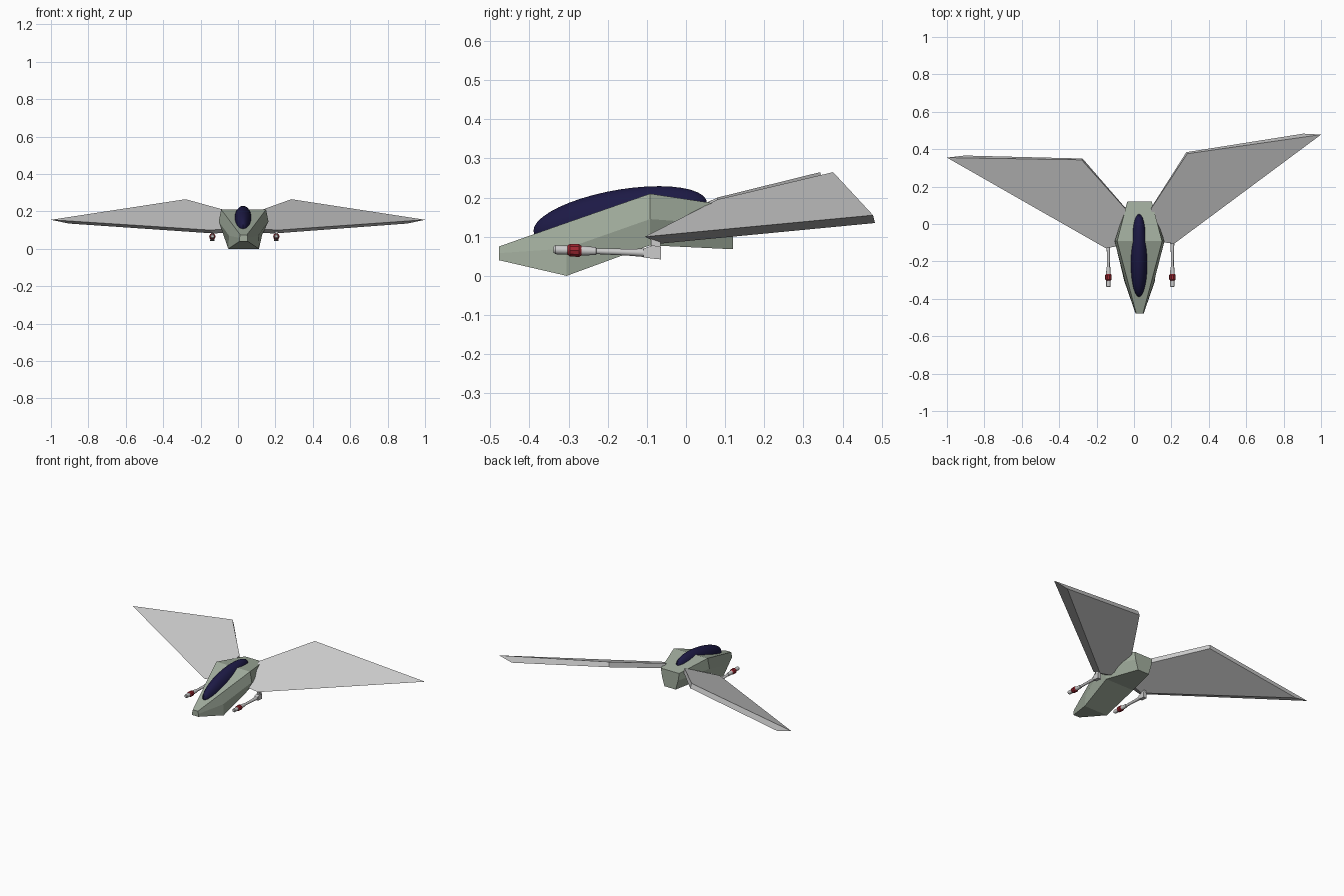
import bpy, bmesh, math
from mathutils import Vector

if "Cube" in bpy.data.objects:
    bpy.data.objects.remove(bpy.data.objects["Cube"])

CX = 0.03  # fuselage centre line


def material(name, rgb):
    m = bpy.data.materials.new(name)
    m.diffuse_color = (*rgb, 1)
    m.use_nodes = True
    m.node_tree.nodes["Principled BSDF"].inputs["Base Color"].default_value = m.diffuse_color
    return m


GREEN = material("hull_green", (0.36, 0.42, 0.34))
NAVY = material("dark_glass", (0.012, 0.01, 0.06))
RED = material("dark_red", (0.35, 0.02, 0.03))


def loft(name, rings, mat=None):
    """Closed skin through equal-sized rings of points."""
    bm = bmesh.new()
    rows = [[bm.verts.new(p) for p in r] for r in rings]
    n = len(rows[0])
    for a, b in zip(rows, rows[1:]):
        for i in range(n):
            j = (i + 1) % n
            bm.faces.new((a[i], a[j], b[j], b[i]))
    bm.faces.new(rows[0])
    bm.faces.new(rows[-1])
    bmesh.ops.recalc_face_normals(bm, faces=bm.faces)
    me = bpy.data.meshes.new(name)
    bm.to_mesh(me)
    bm.free()
    ob = bpy.data.objects.new(name, me)
    bpy.context.collection.objects.link(ob)
    if mat:
        me.materials.append(mat)
    return ob


def hull_ring(y, top, mid, bottom):
    """Six-sided section; each level is (half width, z)."""
    half = [top, mid, bottom]
    return ([(CX + w, y, z) for w, z in half] +
            [(CX - w, y, z) for w, z in reversed(half)])


# faceted fuselage
loft("fuselage", [
    hull_ring(-0.478, (0.018, 0.075), (0.022, 0.058), (0.022, 0.040)),
    hull_ring(-0.305, (0.064, 0.136), (0.078, 0.070), (0.082, 0.000)),
    hull_ring(-0.092, (0.120, 0.210), (0.133, 0.145), (0.100, 0.078)),
    hull_ring(0.120, (0.065, 0.178), (0.058, 0.130), (0.040, 0.068)),
], GREEN)

# canopy: ellipsoid sheared to follow the sloping deck
bpy.ops.mesh.primitive_uv_sphere_add(segments=32, ring_count=20, radius=1)
canopy = bpy.context.object
canopy.name = "canopy"
for v in canopy.data.vertices:
    x, y, z = v.co
    v.co = (CX - 0.003 + 0.048 * x, -0.168 + 0.222 * y, 0.15 + 0.035 * y + 0.071 * z)
canopy.data.materials.append(NAVY)
bpy.ops.object.shade_smooth_by_angle()

# wings: flat upper outline, lower outline set in behind the bevelled leading edge
# order: inner front, leading root, tip, trailing break, inner rear
loft("left_wing", [
    [(-0.07, -0.115, 0.105), (-0.15, -0.13, 0.10), (-1.0, 0.355, 0.155),
     (-0.28, 0.343, 0.265), (-0.045, 0.08, 0.200)],
    [(-0.07, -0.07, 0.085), (-0.13, -0.09, 0.082), (-0.905, 0.366, 0.135),
     (-0.275, 0.350, 0.235), (-0.045, 0.085, 0.170)],
])
loft("right_wing", [
    [(0.13, -0.095, 0.105), (0.215, -0.105, 0.10), (1.0, 0.478, 0.155),
     (0.285, 0.376, 0.265), (0.09, 0.08, 0.195)],
    [(0.13, -0.05, 0.085), (0.195, -0.07, 0.082), (0.905, 0.483, 0.135),
     (0.28, 0.384, 0.235), (0.09, 0.085, 0.165)],
])


def turned(name, x, profile, mat=None, sides=16):
    """Round part along y; profile holds (y, radius), axis dips to the rear."""
    rings = []
    for y, r in profile:
        zc = 0.067 - 0.035 * (y + 0.34)
        rings.append([(x + r * math.cos(2 * math.pi * k / sides), y,
                       zc + r * math.sin(2 * math.pi * k / sides)) for k in range(sides)])
    ob = loft(name, rings, mat)
    bpy.ops.object.select_all(action='DESELECT')
    ob.select_set(True)
    bpy.context.view_layer.objects.active = ob
    bpy.ops.object.shade_smooth_by_angle()


# guns under the wing roots
for side, x in (("left", -0.137), ("right", 0.205)):
    turned(side + "_gun_muzzle", x, [(-0.338, 0.008), (-0.334, 0.0115), (-0.30, 0.0115)])
    turned(side + "_gun_collar", x, [(-0.304, 0.011), (-0.297, 0.017), (-0.273, 0.017),
                                     (-0.265, 0.011)], RED, 10)
    turned(side + "_gun_barrel", x, [(-0.268, 0.0125), (-0.23, 0.010), (-0.229, 0.0075),
                                     (-0.15, 0.0085), (-0.10, 0.011)])
    # rear mount and the post joining it to the wing
    loft(side + "_gun_mount", [
        [(x - 0.012, y, lo), (x + 0.012, y, lo), (x + 0.012, y, hi), (x - 0.012, y, hi)]
        for y, lo, hi in ((-0.108, 0.047, 0.070), (-0.085, 0.044, 0.078), (-0.064, 0.042, 0.074))])
    loft(side + "_gun_post", [
        [(x - 0.008, y, 0.06), (x + 0.008, y, 0.06), (x + 0.008, y, 0.095), (x - 0.008, y, 0.095)]
        for y in (-0.09, -0.065)])
